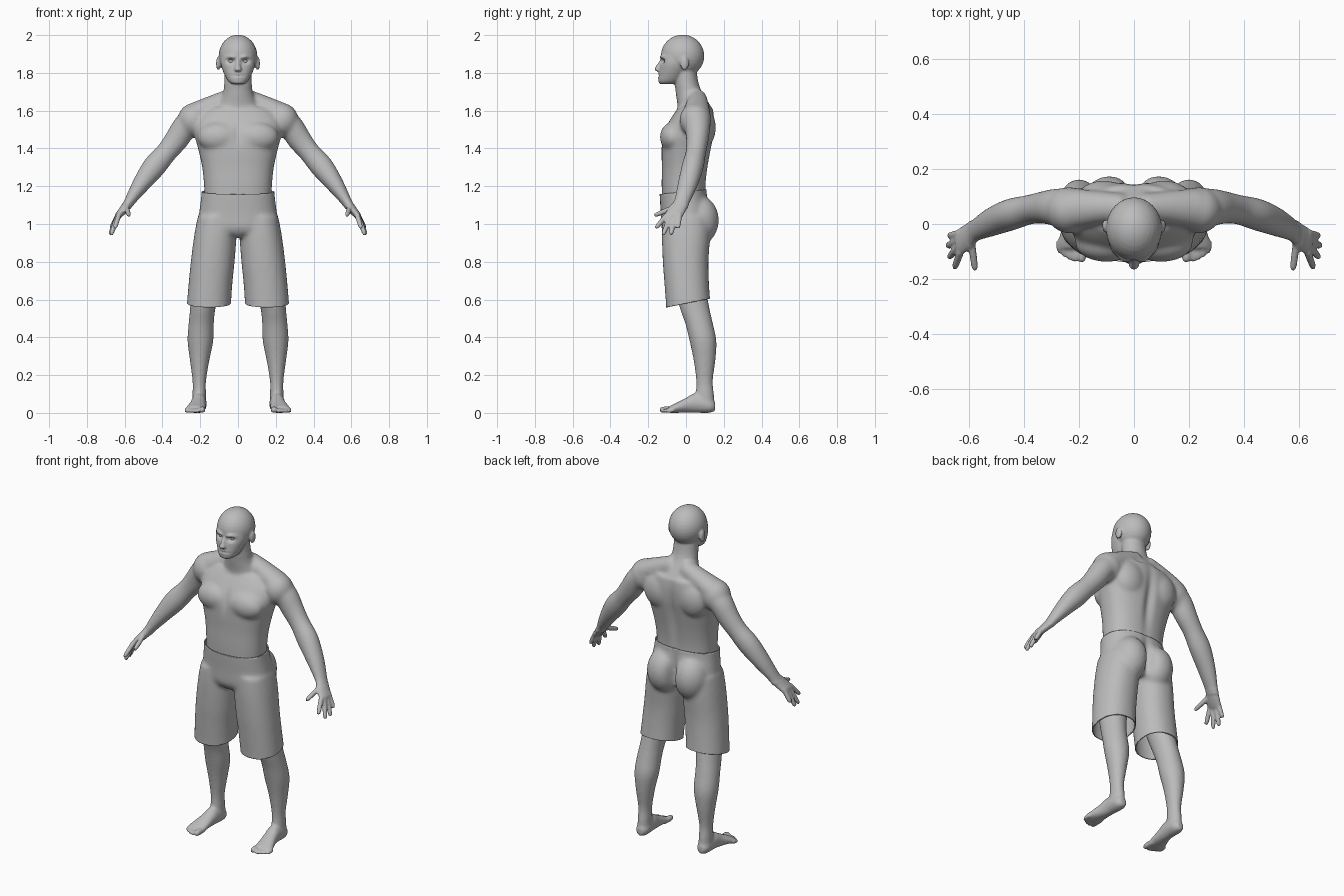
import bpy, bmesh, math
from mathutils import Vector, Matrix

if "Cube" in bpy.data.objects:
    bpy.data.objects.remove(bpy.data.objects["Cube"])

X, Y, Z = Vector((1, 0, 0)), Vector((0, 1, 0)), Vector((0, 0, 1))
grey = bpy.data.materials.new("plain grey")
grey.diffuse_color = (0.5, 0.5, 0.5, 1)
grey.use_nodes = True
grey.node_tree.nodes["Principled BSDF"].inputs["Base Color"].default_value = grey.diffuse_color


def spline(pts, steps=4):
    """Smooth interpolation through rows of numbers."""
    out = []
    for i in range(len(pts) - 1):
        a, b, c, d = (pts[max(0, min(len(pts) - 1, i + k))] for k in (-1, 0, 1, 2))
        for s in range(steps):
            t = s / steps
            out.append([q + 0.5 * t * (r - p + t * (2 * p - 5 * q + 4 * r - w + t * (3 * (q - r) + w - p)))
                        for p, q, r, w in zip(a, b, c, d)])
    return out + [list(pts[-1])]


def loft(bm, pts, ref=Y, axis=None, power=2.0, sides=(1,), n=32):
    """Skin of rings; each row is x, y, z, half width, half depth along ref."""
    rows = spline(pts)
    centres = [Vector(r[:3]) for r in rows]
    for s in sides:
        rings = []
        for i, r in enumerate(rows):
            t = axis or (centres[min(i + 1, len(rows) - 1)] - centres[max(i - 1, 0)]).normalized()
            b = (ref - t * ref.dot(t)).normalized()
            a = b.cross(t)
            ring = []
            for k in range(n):
                u, v = math.cos(math.tau * k / n), math.sin(math.tau * k / n)
                u = math.copysign(abs(u) ** (2 / power), u)
                v = math.copysign(abs(v) ** (2 / power), v)
                p = centres[i] + a * u * r[3] + b * v * r[4]
                ring.append(bm.verts.new((p.x * s, p.y, p.z)))
            rings.append(ring)
        for p, q in zip(rings, rings[1:]):
            for k in range(n):
                bm.faces.new((p[k], p[(k + 1) % n], q[(k + 1) % n], q[k]))
        bm.faces.new(rings[0])
        bm.faces.new(rings[-1])


def blob(bm, centre, radii, sides=(1, -1)):
    for s in sides:
        m = Matrix.Translation((centre[0] * s, *centre[1:])) @ Matrix.Diagonal((*radii, 1))
        bmesh.ops.create_uvsphere(bm, u_segments=32, v_segments=16, radius=1, matrix=m)


def add_object(name, bm):
    bmesh.ops.recalc_face_normals(bm, faces=bm.faces[:])
    me = bpy.data.meshes.new(name)
    bm.to_mesh(me)
    bm.free()
    ob = bpy.data.objects.new(name, me)
    bpy.context.collection.objects.link(ob)
    me.materials.append(grey)
    return ob


def bake(ob):
    old = ob.data
    ob.data = bpy.data.meshes.new_from_object(ob.evaluated_get(bpy.context.evaluated_depsgraph_get()))
    ob.modifiers.clear()
    bpy.data.meshes.remove(old)


def fuse(name, bm, voxel, soft, rounds, dents=()):
    """Merge overlapping parts, soften the joins, then press in small details."""
    ob = add_object(name, bm)
    m = ob.modifiers.new("merge", "REMESH")
    m.mode, m.voxel_size = "VOXEL", voxel
    bake(ob)
    group = ob.vertex_groups.new(name="soft")
    group.add([v.index for v in ob.data.vertices if soft(v.co)], 1, "REPLACE")
    for count, vg in ((rounds, "soft"), (2, "")):
        m = ob.modifiers.new("soften", "SMOOTH")
        m.factor, m.iterations, m.vertex_group = 0.5, count, vg
    bake(ob)
    for c, r, push in dents:
        for v in ob.data.vertices:
            x = abs(v.co.x) - c[0] if c[0] else v.co.x
            e = (x / r[0]) ** 2 + ((v.co.y - c[1]) / r[1]) ** 2 + ((v.co.z - c[2]) / r[2]) ** 2
            if e < 8:
                v.co.y += push * math.exp(-e)
    ob.data.shade_smooth()
    return ob


BOTH = (1, -1)

# Torso and neck
bm = bmesh.new()
loft(bm, [(0, -.01, 1.06, .175, .115), (0, -.012, 1.2, .18, .117), (0, -.006, 1.3, .19, .122),
          (0, .002, 1.4, .212, .132), (0, .012, 1.48, .232, .136), (0, .035, 1.56, .225, .115),
          (0, .052, 1.62, .17, .09)], axis=Z, power=2.4)
loft(bm, [(0, .05, 1.55, .13, .1), (0, .045, 1.62, .115, .09), (0, .022, 1.68, .085, .075),
          (0, .004, 1.74, .073, .064), (0, -.005, 1.82, .07, .06)], axis=Z)
# Shoulders, chest and shoulder blades
loft(bm, [(.03, .06, 1.665, .055, .05), (.12, .06, 1.632, .055, .06), (.22, .055, 1.582, .065, .075)], sides=BOTH)
blob(bm, (.235, .05, 1.55), (.085, .085, .09))
blob(bm, (.1, -.07, 1.46), (.115, .068, .08))
blob(bm, (.11, .09, 1.51), (.1, .068, .11))
# Arms
loft(bm, [(.2, .05, 1.575, .075, .08), (.275, .06, 1.52, .068, .07), (.325, .06, 1.447, .064, .06),
          (.38, .052, 1.378, .057, .054), (.445, .035, 1.302, .062, .058), (.515, .008, 1.208, .047, .053),
          (.575, -.022, 1.118, .029, .042), (.59, -.032, 1.095, .026, .042)], sides=BOTH)
# Palms, fingers and thumbs
loft(bm, [(.57, -.02, 1.125, .027, .038), (.603, -.045, 1.08, .023, .045), (.633, -.066, 1.045, .018, .046),
          (.64, -.07, 1.035, .012, .042)], sides=BOTH)
for base, tip in (((.63, -.1, 1.05), (.652, -.16, .978)), ((.636, -.08, 1.045), (.672, -.122, .942)),
                  ((.637, -.057, 1.045), (.678, -.08, .943)), ((.632, -.034, 1.055), (.672, -.042, .978)),
                  ((.59, -.07, 1.085), (.577, -.168, 1.045))):
    a, b = Vector(base), Vector(tip)
    loft(bm, [(*a.lerp(b, t), r, r) for t, r in ((0, .014), (.5, .0135), (.85, .012), (1, .008))],
         ref=X, sides=BOTH, n=12)
# Skull, jaw, nose, brows and ears
blob(bm, (0, -.018, 1.89), (.102, .115, .112), (1,))
loft(bm, [(0, -.1, 1.742, .035, .04), (0, -.086, 1.758, .054, .06), (0, -.07, 1.8, .076, .072),
          (0, -.056, 1.85, .092, .08), (0, -.045, 1.9, .09, .084)], axis=Z, power=2.2)
loft(bm, [(0, -.125, 1.875, .01, .01), (0, -.142, 1.84, .012, .014), (0, -.149, 1.817, .02, .018),
          (0, -.138, 1.806, .014, .01)], axis=Z)
loft(bm, [(.015, -.132, 1.88, .008, .008), (.04, -.127, 1.886, .009, .009), (.065, -.104, 1.88, .008, .008)],
     sides=BOTH)
blob(bm, (.104, -.008, 1.85), (.012, .023, .036))


def upper_soft(p):
    return p.z < 1.72 and not (abs(p.x) > .55 and p.z < 1.1)


fuse("upper_body", bm, .0065, upper_soft, 35, [
    ((.037, -.13, 1.862), (.02, .04, .012), .02),      # eye sockets
    ((0, -.14, 1.784), (.03, .03, .013), -.006),       # lips
    ((0, -.145, 1.784), (.036, .03, .005), .008),      # mouth line
    ((.109, -.012, 1.853), (.012, .01, .018), .006),   # ear hollow
    ((0, .14, 1.4), (.028, .1, .17), -.016),           # spine
    ((0, -.13, 1.48), (.022, .06, .06), .01),          # breastbone
])

# Eyes
bm = bmesh.new()
blob(bm, (.037, -.103, 1.862), (.015, .014, .012))
add_object("eyes", bm).data.shade_smooth()

# Legs
bm = bmesh.new()
loft(bm, [(.155, .01, .78, .085, .085), (.17, .022, .66, .077, .083), (.187, .047, .55, .067, .078),
          (.195, .07, .47, .067, .073), (.199, .09, .38, .068, .071), (.203, .098, .28, .052, .058),
          (.205, .098, .17, .036, .044), (.205, .1, .1, .036, .048), (.205, .105, .03, .037, .045)],
     axis=Z, sides=BOTH)
# Feet
loft(bm, [(.205, .155, .034, .02, .024), (.205, .125, .04, .038, .04), (.207, .05, .052, .04, .052),
          (.213, 0, .04, .043, .04), (.222, -.05, .027, .052, .027), (.226, -.088, .018, .05, .018)],
     ref=Z, axis=-Y, sides=BOTH)
# Toes
for i, tip in enumerate((-.138, -.137, -.13, -.12, -.106)):
    x, r = (.19, .017) if i == 0 else (.197 + i * .0185, .0115)
    loft(bm, [(x, -.06, .018, r, r), (x, tip + .02, r, r, r), (x, tip, r * .8, r * .6, r * .6)],
         ref=Z, sides=BOTH, n=12)
fuse("legs", bm, .007, lambda p: p.y > -.06, 12)

# Shorts: hips, seat and trouser legs
bm = bmesh.new()
loft(bm, [(0, -.015, 1.25, .19, .125), (0, -.014, 1.16, .194, .126), (0, -.002, 1.06, .206, .132),
          (0, 0, .98, .216, .13), (0, 0, .945, .2, .11)], axis=Z, power=2.3)
blob(bm, (.09, .07, 1.02), (.1, .104, .13))
blob(bm, (0, -.075, .985), (.05, .05, .06), (1,))
loft(bm, [(.113, 0, 1.04, .1, .125), (.12, 0, .94, .112, .128), (.134, -.002, .8, .116, .121),
          (.146, .004, .68, .116, .118), (.154, .012, .57, .117, .118), (.156, .013, .5, .117, .118)],
     axis=Z, sides=BOTH, power=2.2)
shorts = fuse("shorts", bm, .01, lambda p: True, 10, [((0, .15, 1.02), (.025, .1, .11), -.035)])
# Open the waist and hems with clean cuts
bm = bmesh.new()
bm.from_mesh(shorts.data)
for co, no in (((0, 0, 1.172), (0, -.1, 1)), ((0, .012, .582), (0, .2, -1))):
    bmesh.ops.bisect_plane(bm, geom=bm.verts[:] + bm.edges[:] + bm.faces[:], plane_co=co,
                           plane_no=no, clear_outer=True)
bm.to_mesh(shorts.data)
bm.free()
m = shorts.modifiers.new("cloth", "SOLIDIFY")
m.thickness, m.offset = .006, -1
bpy.context.view_layer.objects.active = shorts
shorts.select_set(True)
bpy.ops.object.shade_smooth_by_angle(angle=math.radians(50))
